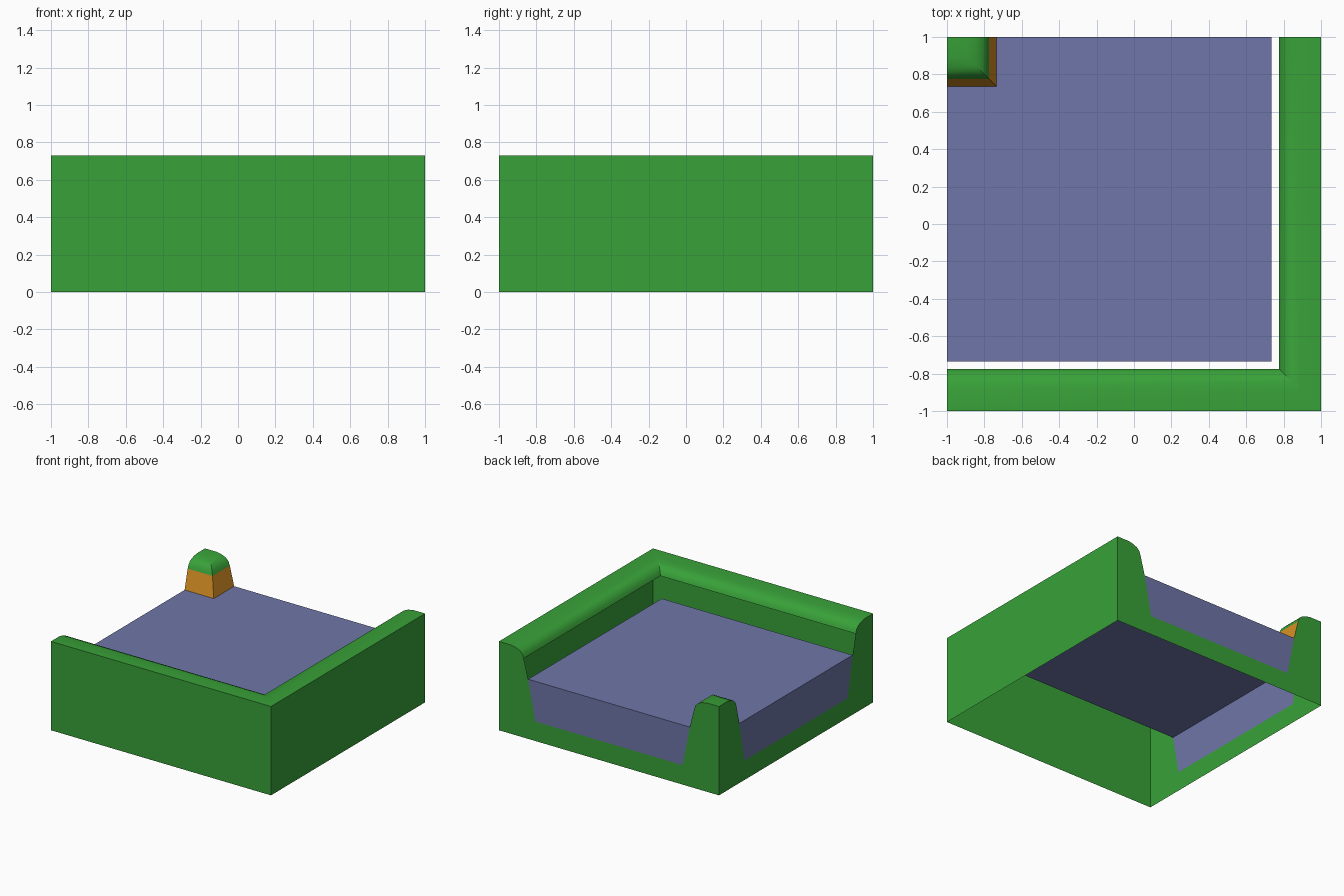
import bpy, math
from mathutils import Vector

if "Cube" in bpy.data.objects:
    bpy.data.objects.remove(bpy.data.objects["Cube"])


def material(name, rgb):
    m = bpy.data.materials.new(name)
    m.diffuse_color = (*rgb, 1)
    m.use_nodes = True
    m.node_tree.nodes["Principled BSDF"].inputs["Base Color"].default_value = m.diffuse_color
    return m


GREEN = material("grass green", (0.04, 0.36, 0.04))
DIRT = material("earth orange", (0.68, 0.28, 0.017))
BLUE = material("water blue", (0.156, 0.181, 0.392))

TOP, LEVEL, BED = 0.73, 0.49, 0.16
# bank cross-section: distance from the tile centre, height
RIM = [(0.775, 0.65), (0.787, 0.682), (0.81, 0.705), (0.845, 0.72),
       (0.89, TOP), (1, TOP)]
SLOPE = [(0.735, LEVEL), (0.775, 0.65)]
UP, BACK, LEFT = Vector((0, 0, 1)), Vector((0, 1, 0)), Vector((-1, 0, 0))


def build(name, faces, mat):
    """Make an object from (points, facing direction) pairs."""
    verts, polys, lookup = [], [], {}
    for pts, facing in faces:
        pts = [Vector(p) for p in pts]
        normal = Vector()
        for a, b in zip(pts, pts[1:] + pts[:1]):
            normal += a.cross(b)
        if normal.dot(facing) < 0:
            pts.reverse()
        poly = []
        for p in pts:
            key = tuple(round(c, 4) for c in p)
            if key not in lookup:
                lookup[key] = len(verts)
                verts.append(key)
            if lookup[key] not in poly:
                poly.append(lookup[key])
        if len(poly) > 2:
            polys.append(poly)
    me = bpy.data.meshes.new(name)
    me.from_pydata(verts, [], polys)
    me.materials.append(mat)
    for p in me.polygons:
        p.use_smooth = True
    me.set_sharp_from_angle(angle=math.radians(32))
    ob = bpy.data.objects.new(name, me)
    bpy.context.collection.objects.link(ob)
    return ob


def sweep(profile, s):
    """Run a profile round the L-shaped bank; s=1 outer wall, s=-1 island."""
    def path(d, z):
        return [(-1, -s * d, z), (s * d, -s * d, z), (s * d, 1, z)]
    faces = []
    for a, b in zip(profile, profile[1:]):
        pa, pb = path(*a), path(*b)
        for i in range(2):
            faces.append(([pa[i], pa[i + 1], pb[i + 1], pb[i]], UP))
    return faces


def on_back(pts):
    return [(d, 1, z) for d, z in pts], BACK


def on_left(pts):
    return [(-1, d, z) for d, z in pts], LEFT


# rounded grass tops and the island's earth bank
build("grass_wall_top", sweep(RIM, 1), GREEN)
build("island_grass_top", sweep(RIM, -1), GREEN)
build("island_earth_bank", sweep(SLOPE, -1), DIRT)

# block sides: two plain walls and two ends with a channel cut through
half = [(0.67, BED), SLOPE[0]] + RIM + [(1, 0)]
end = half[::-1] + [(-d, z) for d, z in half]
build("tile_sides", [
    ([(1, -1, 0), (1, 1, 0), (1, 1, TOP), (1, -1, TOP)], -LEFT),
    ([(-1, -1, 0), (1, -1, 0), (1, -1, TOP), (-1, -1, TOP)], -BACK),
    on_back(end), on_left(end)], GREEN)

# water surface with the island corner left out, and its two open ends
w = SLOPE[0][0]
mouth = [(0.67, BED), (w, LEVEL), (-w, LEVEL), (-0.67, BED)]
surface = [(-1, w), (-w, w), (-w, 1), (w, 1), (w, -w), (-1, -w)]
build("water", [([(x, y, LEVEL) for x, y in surface], UP),
                on_back(mouth), on_left(mouth)], BLUE)
